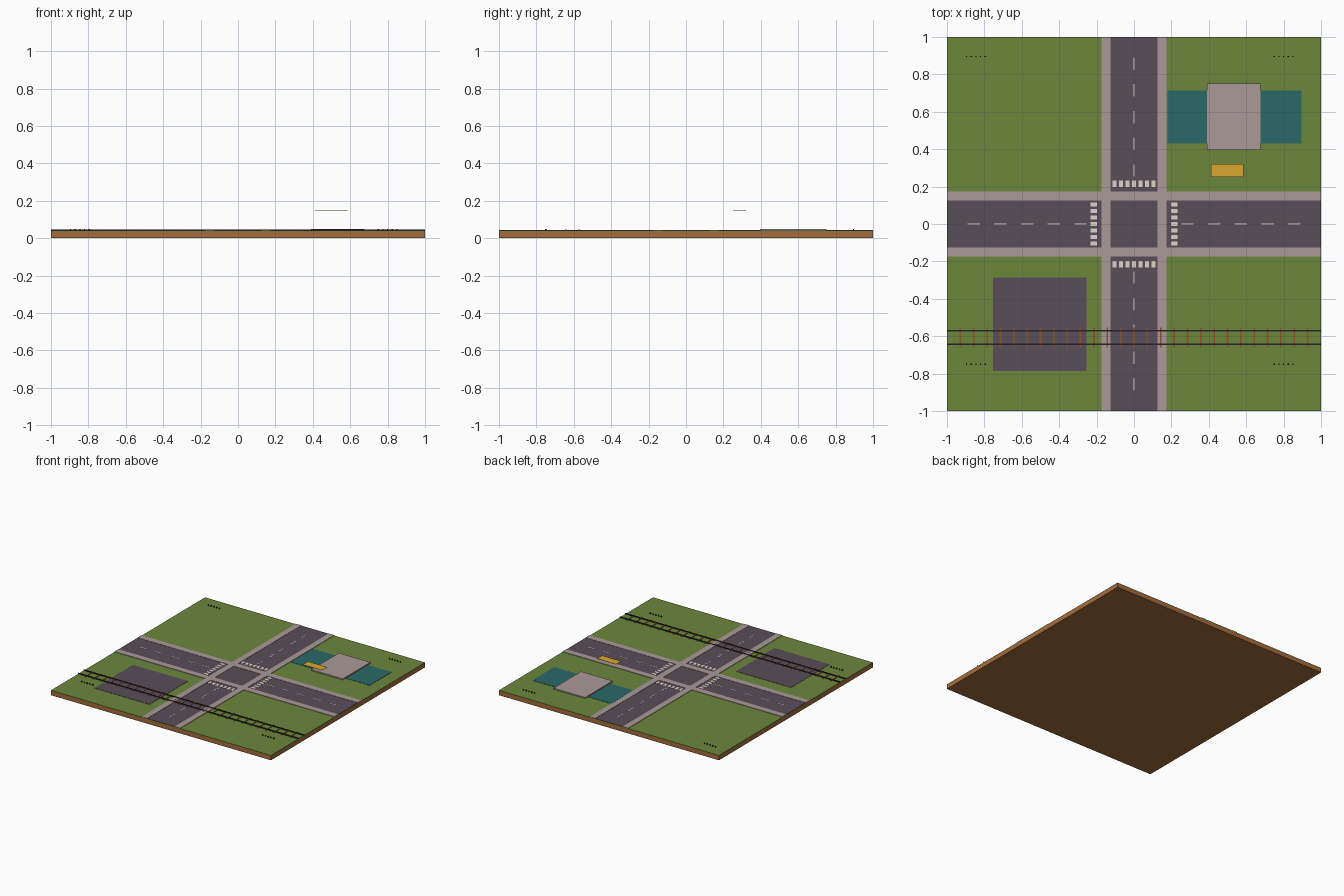
import bpy, bmesh
from mathutils import Matrix

if "Cube" in bpy.data.objects:
    bpy.data.objects.remove(bpy.data.objects["Cube"])


def colour(name, r, g, b):
    m = bpy.data.materials.new(name)
    m.diffuse_color = (*[(c / 255) ** 2.2 for c in (r, g, b)], 1)
    m.use_nodes = True
    m.node_tree.nodes["Principled BSDF"].inputs["Base Color"].default_value = m.diffuse_color
    return m


soil = colour("soil", 163, 107, 62)
grass = colour("grass", 108, 134, 62)
asphalt = colour("asphalt", 90, 78, 90)
paving = colour("paving", 170, 152, 150)
white = colour("road_paint", 222, 212, 200)
teal = colour("teal", 46, 104, 102)
yellow = colour("yellow", 216, 166, 52)
wood = colour("tie_wood", 140, 85, 48)
iron = colour("iron", 45, 38, 42)


def boxes(name, rects, z0, z1, mat):
    """One object made of boxes, each given as (x0, x1, y0, y1)."""
    bm = bmesh.new()
    for x0, x1, y0, y1 in rects:
        bmesh.ops.create_cube(bm, size=1, matrix=(
            Matrix.Translation(((x0 + x1) / 2, (y0 + y1) / 2, (z0 + z1) / 2))
            @ Matrix.Diagonal((x1 - x0, y1 - y0, z1 - z0, 1))))
    me = bpy.data.meshes.new(name)
    bm.to_mesh(me)
    bm.free()
    me.materials.append(mat)
    ob = bpy.data.objects.new(name, me)
    bpy.context.collection.objects.link(ob)
    return ob


def centred(x, y, w, d):
    return (x - w / 2, x + w / 2, y - d / 2, y + d / 2)


# Ground
boxes("soil_slab", [(-1, 1, -1, 1)], 0, 0.036, soil)
boxes("grass_layer", [(-1, 1, -1, 1)], 0.036, 0.04, grass)

# Crossing roads
R, S = 0.125, 0.175
boxes("road_north_south", [(-R, R, -1, 1)], 0.039, 0.042, asphalt)
boxes("road_east_west", [(-1, -R, -R, R), (R, 1, -R, R)], 0.039, 0.042, asphalt)

# Pavements run straight through the junction
boxes("pavement_east_west", [(-1, 1, R, S), (-1, 1, -S, -R)], 0.039, 0.044, paving)
spans = [(-1, -S), (-R, R), (S, 1)]
boxes("pavement_north_south",
      [(x, x + S - R, a, b) for x in (-S, R) for a, b in spans], 0.039, 0.044, paving)

# Lane dashes and pedestrian crossings
dashes, stripes = [], []
for side in (-1, 1):
    for k in range(2, 7):
        p = side * k / 7
        dashes += [centred(p, 0, 0.066, 0.007), centred(0, p, 0.007, 0.066)]
    for k in range(-3, 4):
        stripes += [centred(k * 0.035, side * 0.215, 0.022, 0.036),
                    centred(side * 0.215, k * 0.035, 0.036, 0.022)]
boxes("lane_dashes", dashes, 0.041, 0.0432, white)
boxes("crossing_stripes", stripes, 0.041, 0.0432, white)

# Landing pad
boxes("landing_pad", [(-0.755, -0.255, -0.785, -0.285)], 0.039, 0.042, asphalt)

# Railway
boxes("railway_ties", [centred(k * 0.0714, -0.607, 0.009, 0.105) for k in range(-13, 14)],
      0.04, 0.0445, wood)
boxes("railway_rails", [centred(0, y, 2, 0.008) for y in (-0.571, -0.643)],
      0.04, 0.047, iron)

# Plot with building pad and floating awning
boxes("plot_surface", [(0.178, 0.895, 0.43, 0.715)], 0.039, 0.042, teal)
boxes("building_pad", [(0.39, 0.677, 0.395, 0.752)], 0.04, 0.05, paving)
boxes("awning_panel", [(0.412, 0.586, 0.252, 0.32)], 0.149, 0.151, yellow)

# Rows of small posts near the corners
boxes("corner_posts", [centred(x + k * 0.025, y, 0.006, 0.006)
                       for x in (-0.895, 0.75) for y in (-0.75, 0.895) for k in range(5)],
      0.04, 0.05, iron)
